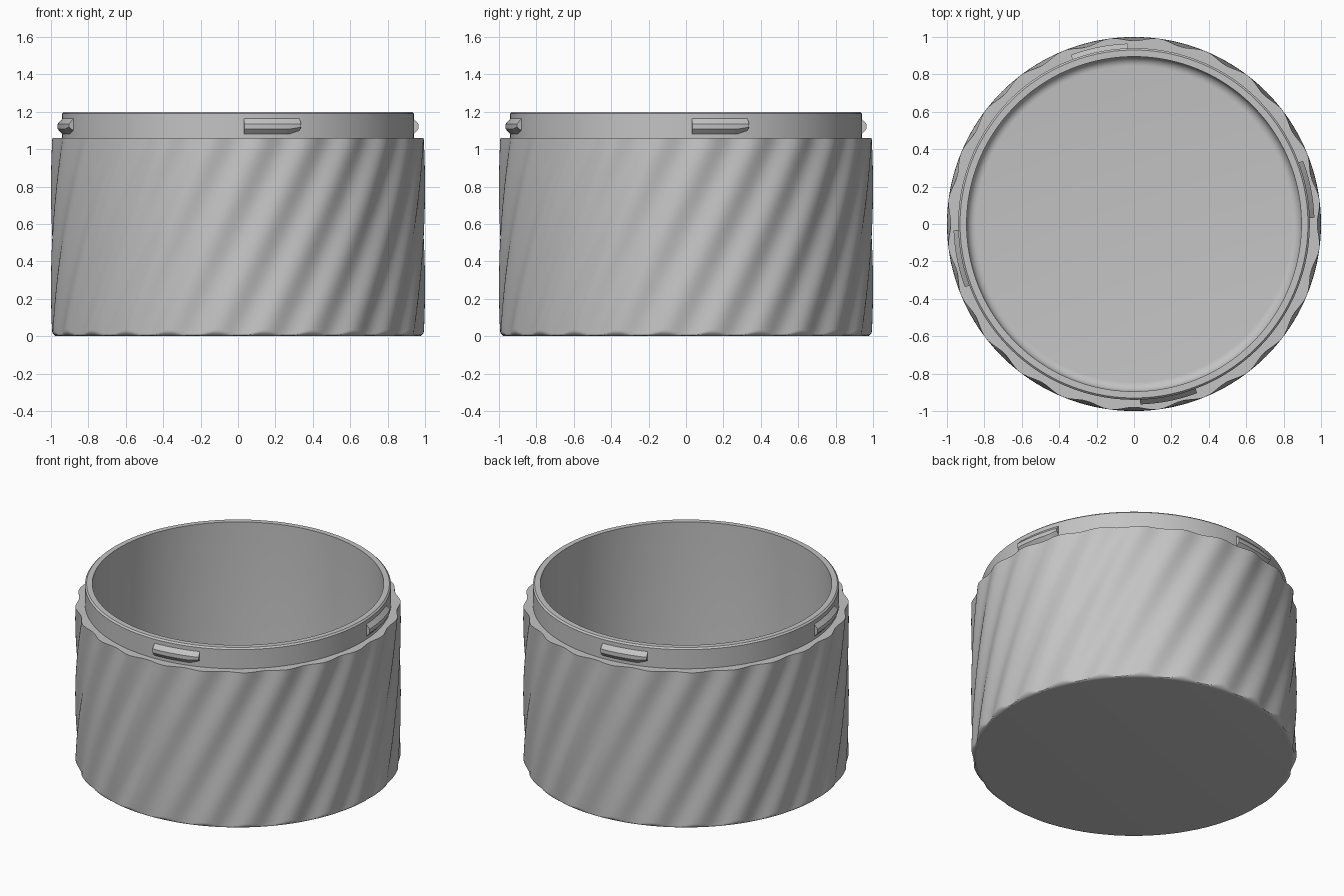
import bpy, bmesh
from math import sin, cos, pi, radians, sqrt

if "Cube" in bpy.data.objects:
    bpy.data.objects.remove(bpy.data.objects["Cube"], do_unlink=True)

FLUTES = 24
SEGS = FLUTES * 12
BODY_H = 1.06
TWIST = radians(30)
DEPTH = 0.02
FILLET = 0.035
NECK_R = 0.94

grey = bpy.data.materials.new("plain grey")
grey.use_nodes = True
colour = (0.55, 0.55, 0.55, 1)
grey.diffuse_color = colour
grey.node_tree.nodes["Principled BSDF"].inputs["Base Color"].default_value = colour


def finish(bm, name, angle=30):
    bmesh.ops.recalc_face_normals(bm, faces=bm.faces)
    mesh = bpy.data.meshes.new(name)
    bm.to_mesh(mesh)
    bm.free()
    obj = bpy.data.objects.new(name, mesh)
    bpy.context.collection.objects.link(obj)
    mesh.materials.append(grey)
    bpy.ops.object.select_all(action='DESELECT')
    obj.select_set(True)
    bpy.context.view_layer.objects.active = obj
    bpy.ops.object.shade_smooth_by_angle(angle=radians(angle))
    return obj


def ring(bm, z, radius):
    """Ring of vertices; radius is a function of the angle."""
    verts = []
    for i in range(SEGS):
        a = 2 * pi * i / SEGS
        r = radius(a)
        verts.append(bm.verts.new((r * cos(a), r * sin(a), z)))
    return verts


def bridge(bm, a, b, closed=True):
    n = len(a)
    for i in range(n if closed else n - 1):
        j = (i + 1) % n
        bm.faces.new((a[i], a[j], b[j], b[i]))


# Body: twisted flutes cut into a cylinder with a rounded bottom edge
def body_radius(z):
    if z < FILLET:
        limit = 1 - FILLET + sqrt(FILLET ** 2 - (FILLET - z) ** 2)
    else:
        limit = 1
    turn = TWIST * z / BODY_H

    def radius(a):
        groove = 0.5 + 0.5 * cos(FLUTES * (a - turn))
        return min(limit, 1 - DEPTH * groove)
    return radius


bm = bmesh.new()
levels = [FILLET * (1 - cos(k * pi / 16)) for k in range(9)]
levels += [FILLET + (BODY_H - FILLET) * k / 32 for k in range(1, 33)]
rings = [ring(bm, z, body_radius(z)) for z in levels]
rings.append(ring(bm, BODY_H, lambda a: NECK_R))
for lower, upper in zip(rings, rings[1:]):
    bridge(bm, lower, upper)
bm.faces.new(rings[0])
finish(bm, "fluted_body")

# Neck and hollow inside: one turned profile ending in the filleted floor
INNER_R, FLOOR, CURVE = 0.895, 0.07, 0.05
profile = [(NECK_R, BODY_H), (NECK_R, 1.19), (0.93, 1.2), (INNER_R, 1.2)]
for k in range(7):
    t = k * pi / 12
    profile.append((INNER_R - CURVE * (1 - cos(t)), FLOOR + CURVE * (1 - sin(t))))
bm = bmesh.new()
rings = [ring(bm, z, lambda a, r=r: r) for r, z in profile]
for lower, upper in zip(rings, rings[1:]):
    bridge(bm, lower, upper)
bm.faces.new(rings[-1])
# The open shell is oriented by hand so the floor faces up
obj = finish(bm, "neck_and_bowl")
if obj.data.polygons[-1].normal.z < 0:
    obj.data.flip_normals()

# Four bayonet lugs with a bevelled section and a lead-in ramp
START, END, RAMP, STEPS = radians(-88), radians(-69.5), 0.2, 15
for n, side in enumerate(("front", "left", "back", "right")):
    bm = bmesh.new()
    sections = []
    for i in range(STEPS + 1):
        t = i / STEPS
        a = START + (END - START) * t + n * pi / 2
        lift = 0.02 * max(0, (t - 1 + RAMP) / RAMP)
        section = [(0.93, 1.075 + lift), (NECK_R, 1.08 + lift), (0.965, 1.108 + lift / 2),
                   (0.965, 1.135), (NECK_R, 1.163), (0.93, 1.168)]
        sections.append([bm.verts.new((r * cos(a), r * sin(a), z)) for r, z in section])
    for s, e in zip(sections, sections[1:]):
        bridge(bm, s, e)
    bm.faces.new(sections[0])
    bm.faces.new(sections[-1])
    finish(bm, side + "_lug", 20)
